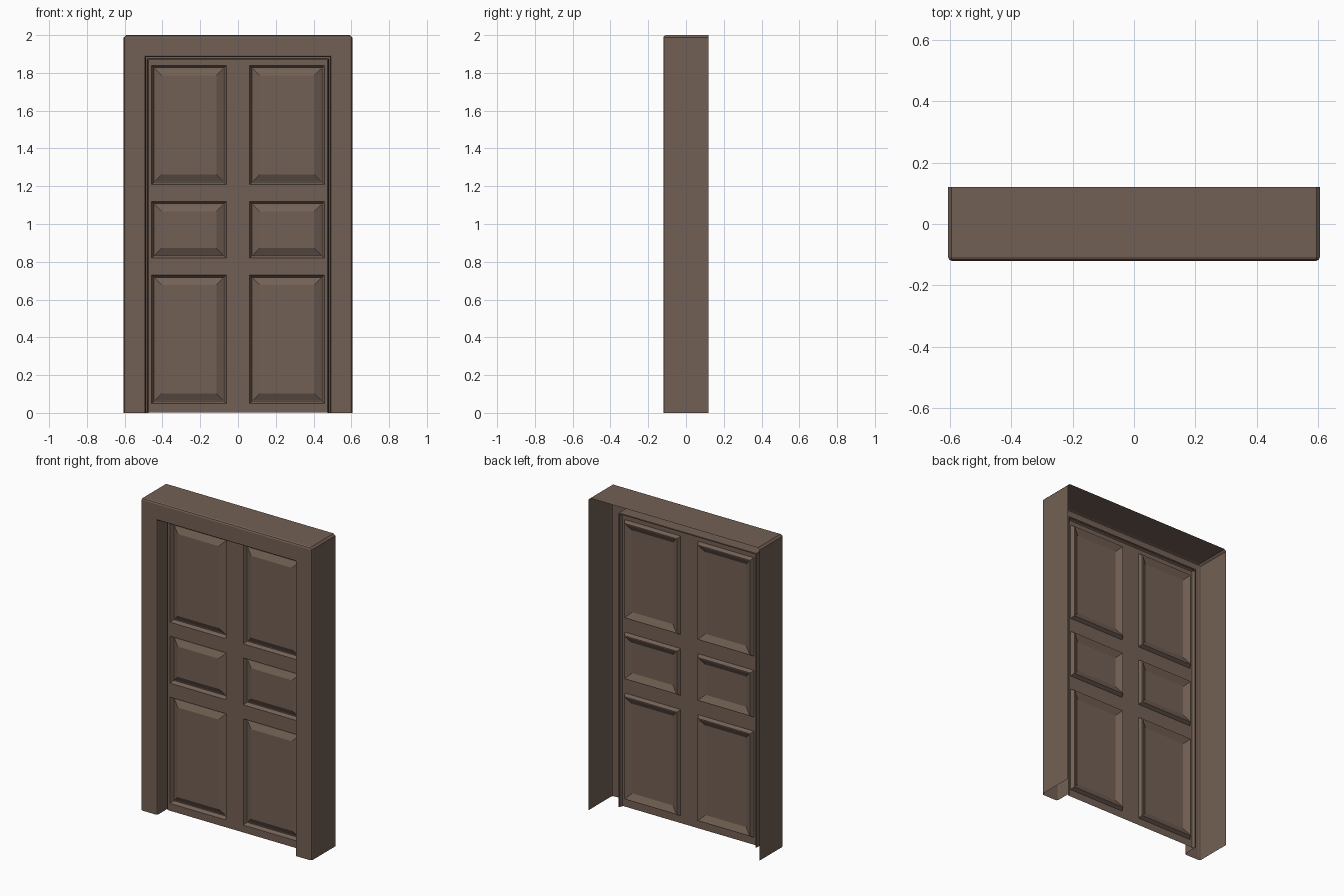
import bpy, bmesh

if "Cube" in bpy.data.objects:
    bpy.data.objects.remove(bpy.data.objects["Cube"])

HALF_W, TOP = 0.605, 2.0          # outer size of the frame
FACE_Y = -0.035                   # front plane of the door leaf

brown = bpy.data.materials.new("dark_brown_wood")
brown.diffuse_color = (0.171, 0.118, 0.090, 1.0)
brown.use_nodes = True
brown.node_tree.nodes["Principled BSDF"].inputs["Base Color"].default_value = brown.diffuse_color


def finish(bm, name):
    """Turn a bmesh into a named, coloured object."""
    mesh = bpy.data.meshes.new(name)
    bm.to_mesh(mesh)
    bm.free()
    mesh.materials.append(brown)
    obj = bpy.data.objects.new(name, mesh)
    bpy.context.collection.objects.link(obj)
    return obj


def sweep_arch(name, profile):
    """Sweep (inward offset, y) profile up one leg, across the top and down."""
    bm = bmesh.new()
    rings = []
    for o, y in profile:
        x, z = HALF_W - o, TOP - o
        c = max(0.012 - o, 0.002)      # small cut at the outer top corners
        path = [(-x, 0), (-x, z - c), (-x + c, z), (x - c, z), (x, z - c), (x, 0)]
        rings.append([bm.verts.new((px, y, pz)) for px, pz in path])
    for a, b in zip(rings, rings[1:]):
        for i in range(len(a) - 1):
            bm.faces.new((a[i], b[i], b[i + 1], a[i + 1]))
    return finish(bm, name)


# Frame: open-backed shell with eased front edges and a deep reveal
sweep_arch("door_frame", [
    (0.0, 0.12), (0.0, -0.108), (0.004, -0.116), (0.012, -0.12),
    (0.107, -0.12), (0.113, -0.117), (0.117, -0.108), (0.117, -0.015)])

# Narrow groove between the frame and the door leaf
sweep_arch("door_edge_groove", [
    (0.117, -0.015), (0.124, -0.015), (0.126, -0.03), (0.130, FACE_Y)])

# Door leaf: sheet of stiles and rails with six raised panels
xs = [-0.475, -0.457, -0.062, 0.062, 0.457, 0.475]
zs = [0.003, 0.05, 0.73, 0.82, 1.12, 1.21, 1.84, 1.87]
bm = bmesh.new()
grid = [[bm.verts.new((x, FACE_Y, z)) for x in xs] for z in zs]
panels = []
for j in range(len(zs) - 1):
    for i in range(len(xs) - 1):
        f = bm.faces.new((grid[j][i], grid[j][i + 1],
                          grid[j + 1][i + 1], grid[j + 1][i]))
        if i % 2 and j % 2:
            panels.append(f)
bm.normal_update()
# moulding slope, groove floor, then the raised field
for width, depth in ((0.012, -0.022), (0.005, 0.0), (0.036, 0.019)):
    bmesh.ops.inset_individual(bm, faces=panels, thickness=width, depth=depth,
                               use_even_offset=True)
    bm.normal_update()
finish(bm, "door_leaf")
